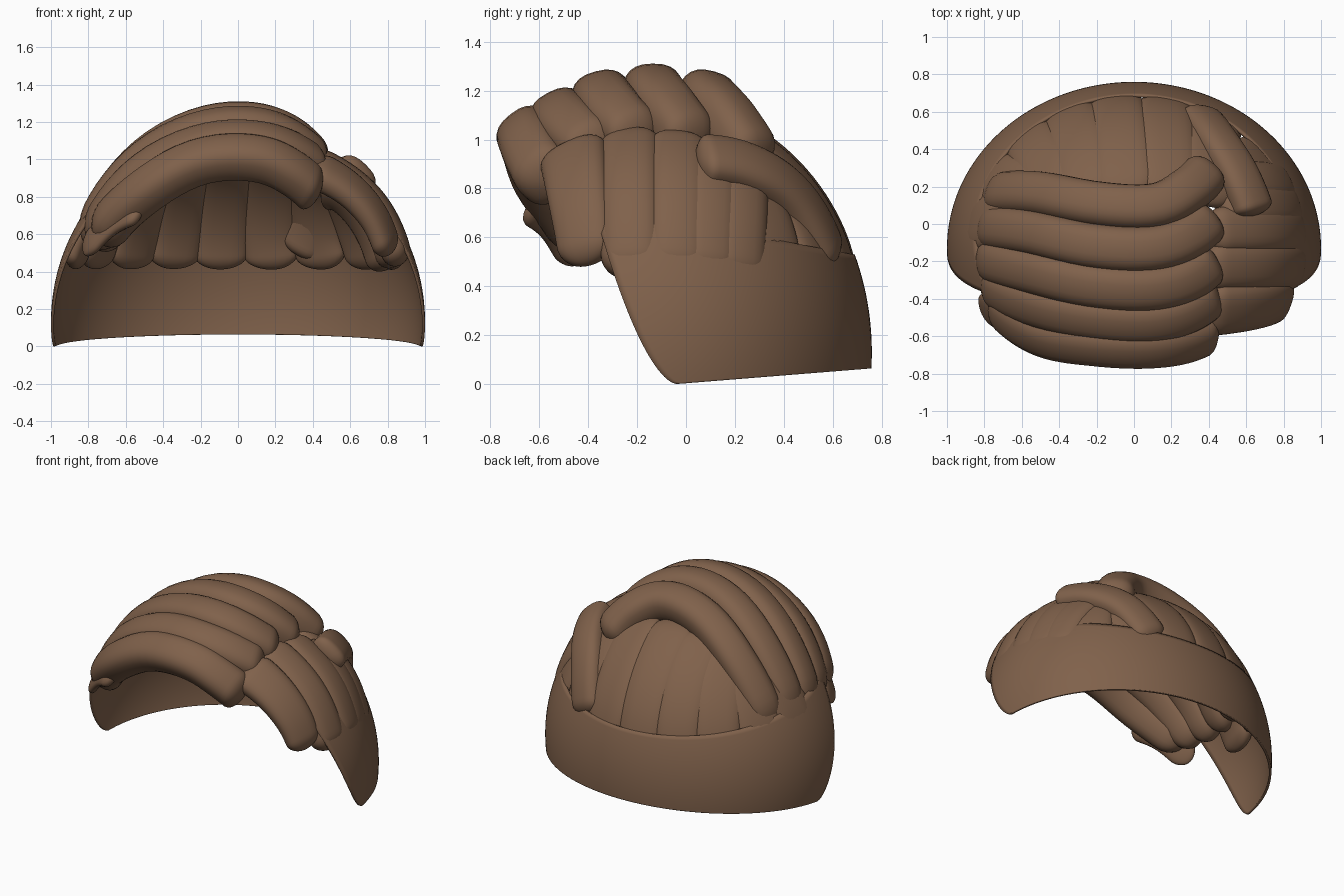
import bpy
import bmesh
import math
from mathutils import Vector

cube = bpy.data.objects.get("Cube")
if cube:
    bpy.data.objects.remove(cube, do_unlink=True)

brown = bpy.data.materials.new("hair_brown")
brown.use_nodes = True
colour = (0.215, 0.12, 0.07, 1)
brown.diffuse_color = colour
brown.node_tree.nodes["Principled BSDF"].inputs["Base Color"].default_value = colour

# The head form that every part lies on
CENTRE = Vector((0, -0.13, 0.13))
RADII = Vector((1.0, 0.89, 1.03))


def on_head(p):
    """Project a point radially on to the head; return point and normal."""
    d = Vector(p) - CENTRE
    q = Vector([a / r for a, r in zip(d, RADII)]).normalized()
    point = CENTRE + Vector([a * r for a, r in zip(q, RADII)])
    normal = Vector([a / r for a, r in zip(q, RADII)]).normalized()
    return point, normal


def spline(points, t):
    """Point on a smooth path through the given points."""
    pts = [Vector(p) for p in points]
    pts = [2 * pts[0] - pts[1]] + pts + [2 * pts[-1] - pts[-2]]
    n = len(pts) - 3
    i = min(int(t * n), n - 1)
    u = t * n - i
    a, b, c, d = pts[i:i + 4]
    return 0.5 * (2 * b + (c - a) * u + (2 * a - 5 * b + 4 * c - d) * u ** 2
                  + (3 * b - a - 3 * c + d) * u ** 3)


def finish(name, bm, angle):
    bmesh.ops.recalc_face_normals(bm, faces=bm.faces)
    mesh = bpy.data.meshes.new(name)
    bm.to_mesh(mesh)
    bm.free()
    mesh.materials.append(brown)
    obj = bpy.data.objects.new(name, mesh)
    bpy.context.collection.objects.link(obj)
    bpy.ops.object.select_all(action="DESELECT")
    obj.select_set(True)
    bpy.context.view_layer.objects.active = obj
    bpy.ops.object.shade_smooth_by_angle(angle=math.radians(angle))
    return obj


def lock(name, path, width, thick, lift, taper=(1, 1), cap=0.1):
    """Sweep a rounded lock along a path; lift is (start, middle bulge, end)."""
    rings, sides = 40, 24
    bm = bmesh.new()
    loops = []
    for i in range(rings + 1):
        t = 0.5 - 0.5 * math.cos(math.pi * i / rings)
        p, normal = on_head(spline(path, t))
        ahead = on_head(spline(path, min(t + 0.01, 1)))[0]
        behind = on_head(spline(path, max(t - 0.01, 0)))[0]
        across = (ahead - behind).normalized().cross(normal)
        end = min(t, 1 - t, cap) / cap
        size = max(0.04, math.sqrt(1 - (1 - end) ** 2))
        size *= taper[0] + (taper[1] - taper[0]) * t
        p = p + normal * (lift[0] + (lift[2] - lift[0]) * t
                          + lift[1] * math.sin(math.pi * t))
        loop = []
        for k in range(sides):
            a = math.tau * k / sides
            c, s = math.cos(a), math.sin(a)
            u = math.copysign(abs(c) ** 0.8, c) * width * size
            v = math.copysign(abs(s) ** 0.8, s) * thick * size
            loop.append(bm.verts.new(p + across * u + normal * v))
        loops.append(loop)
    for lo, hi in zip(loops, loops[1:]):
        for k in range(sides):
            j = (k + 1) % sides
            bm.faces.new((lo[k], lo[j], hi[j], hi[k]))
    bm.faces.new(loops[0])
    bm.faces.new(loops[-1])
    return finish(name, bm, 60)


# Lower shell round the back and sides, with a curved front edge
def front_edge(v):
    return -0.04 - 0.34 * v ** 0.62


bm = bmesh.new()
rows, cols = 28, 96
grid = []
for r in range(rows + 1):
    v = (r / rows) ** 1.4
    row = []
    for c in range(cols + 1):
        side = 2 * c / cols - 1
        z = 0.7 * v
        for _ in range(4):
            k = math.sqrt(1 - ((z - CENTRE.z) / RADII.z) ** 2)
            limit = math.acos((front_edge(v) - CENTRE.y) / (RADII.y * k))
            a = limit * side
            y = CENTRE.y + RADII.y * k * math.cos(a)
            bottom = 0.08 * max(0, y + 0.04)
            z = bottom + v * (0.66 - 0.19 * y - bottom)
        row.append(bm.verts.new((RADII.x * k * math.sin(a), y, z)))
    grid.append(row)
for lo, hi in zip(grid, grid[1:]):
    for c in range(cols):
        bm.faces.new((lo[c], lo[c + 1], hi[c + 1], hi[c]))
shell = finish("lower_shell", bm, 45)
solid = shell.modifiers.new("thickness", "SOLIDIFY")
solid.thickness = 0.015
# keep the outer surface on the head form whichever way the faces point
face = shell.data.polygons[len(shell.data.polygons) // 2]
solid.offset = -1 if face.normal.dot(face.center - CENTRE) > 0 else 1

# Swept locks across the top, from back to front
top_locks = [
    ([(-0.88, 0.2, 0.58), (-0.58, 0.19, 0.98), (-0.2, 0.1, 1.12), (0.1, 0.08, 1.12),
      (0.29, 0.18, 1.05), (0.43, 0.32, 0.93)], (-0.11, 0.11, -0.04)),
    ([(-0.9, 0.0, 0.58), (-0.58, -0.04, 0.98), (-0.2, -0.12, 1.14),
      (0.1, -0.13, 1.15), (0.3, -0.06, 1.1), (0.45, 0.06, 1.02)], (-0.12, 0.135, -0.08)),
    ([(-0.9, -0.18, 0.58), (-0.58, -0.25, 0.96), (-0.2, -0.32, 1.12),
      (0.1, -0.33, 1.13), (0.3, -0.28, 1.08), (0.45, -0.18, 1.02)], (-0.12, 0.135, -0.08)),
    ([(-0.86, -0.32, 0.58), (-0.58, -0.43, 0.9), (-0.2, -0.49, 1.06),
      (0.1, -0.5, 1.07), (0.3, -0.45, 1.02), (0.45, -0.36, 0.95)], (-0.12, 0.125, -0.08)),
    ([(-0.8, -0.42, 0.6), (-0.52, -0.58, 0.82), (-0.2, -0.62, 0.97),
      (0.1, -0.62, 0.97), (0.28, -0.6, 0.9), (0.41, -0.54, 0.77)], (-0.1, 0.125, -0.08)),
]
for n, (path, lift) in enumerate(top_locks, 1):
    lock(f"top_lock_{n}", path, 0.128, 0.12, lift, (0.95, 0.97), 0.08)

# Short locks down the left side
for n, (y, x, z) in enumerate([(-0.23, 0.37, 1.02), (-0.03, 0.39, 1.0),
                               (0.11, 0.45, 0.94), (0.26, 0.47, 0.86)], 2):
    path = [(x, y, z), (0.63, y, 0.87), (0.8, y, 0.7), (0.92, y, 0.45)]
    lock(f"left_lock_{n}", path, 0.125, 0.08, (-0.07, 0.03, -0.085), (1, 1), 0.12)
lock("left_lock_1", [(0.37, -0.46, 0.95), (0.58, -0.45, 0.85), (0.74, -0.43, 0.68),
                     (0.84, -0.42, 0.5)], 0.15, 0.08, (-0.04, 0.03, -0.07),
     (1, 0.75), 0.14)
lock("left_rear_lock", [(0.63, 0.04, 0.9), (0.58, 0.25, 0.9), (0.46, 0.46, 0.77),
                        (0.36, 0.66, 0.52)], 0.12, 0.08, (0.02, 0.03, -0.06),
     (1, 1), 0.08)

# Tip hanging at the right front
lock("right_front_tip", [(-0.52, -0.62, 0.78), (-0.68, -0.52, 0.68),
                         (-0.81, -0.42, 0.49)], 0.13, 0.045, (-0.04, 0, -0.045),
     (1, 0.7), 0.2)

# Fan of flat locks down the back, with tips ending inside the shell
fan = [(-0.7, -0.9, 0.02), (-0.62, -0.79, 0.28), (-0.46, -0.6, 0.49),
       (-0.26, -0.36, 0.62), (-0.04, -0.1, 0.69), (0.2, 0.19, 0.68),
       (0.42, 0.47, 0.58), (0.56, 0.72, 0.39), (0.62, 0.86, 0.18)]
for n, (x_top, x_tip, y_tip) in enumerate(fan, 1):
    y_top = 0.12
    mid = ((x_top + x_tip) / 2, (y_top + y_tip) / 2 + 0.04, 0.92)
    path = [(x_top, y_top, 1.05), mid, (x_tip, y_tip, 0.66), (x_tip, y_tip, 0.42)]
    lock(f"back_lock_{n}", path, 0.165, 0.06, (-0.05, 0.01, -0.066), (1, 0.88), 0.14)
